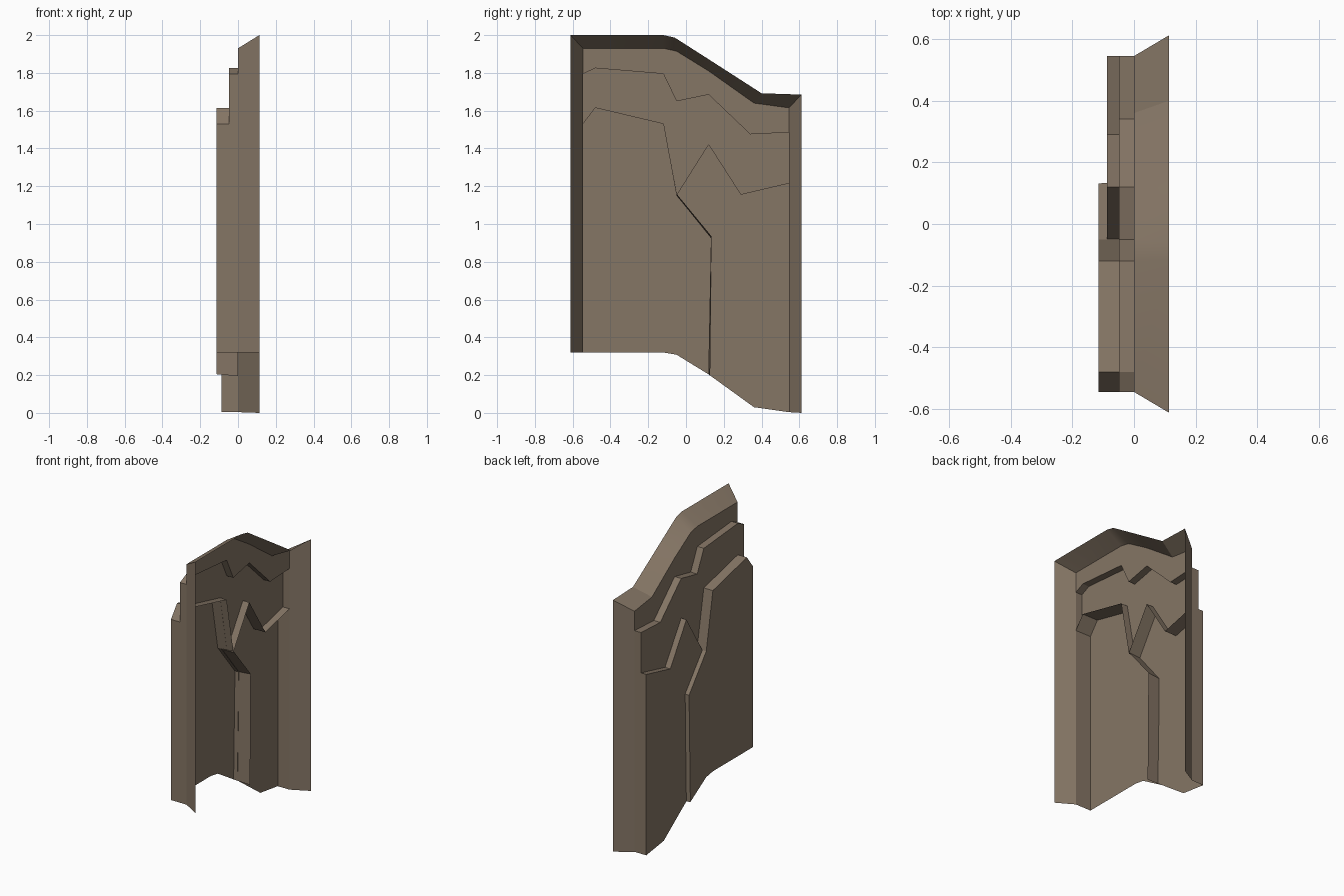
import bpy, bmesh, math

if "Cube" in bpy.data.objects:
    bpy.data.objects.remove(bpy.data.objects["Cube"])

mat = bpy.data.materials.new("dull_brown")
mat.diffuse_color = (0.235, 0.18, 0.13, 1)
mat.use_nodes = True
mat.node_tree.nodes["Principled BSDF"].inputs["Base Color"].default_value = mat.diffuse_color

# depths of the stepped back panels (x), rim fold plane is x = 0
MID, RIGHT, LEFT, RIM = -0.048, -0.087, -0.115, 0.113


def make(name, verts, faces):
    me = bpy.data.meshes.new(name)
    me.from_pydata(verts, [], faces)
    bm = bmesh.new()
    bm.from_mesh(me)
    bmesh.ops.triangulate(bm, faces=[f for f in bm.faces if len(f.verts) > 4])
    bm.to_mesh(me)
    bm.free()
    me.materials.append(mat)
    ob = bpy.data.objects.new(name, me)
    bpy.context.collection.objects.link(ob)
    return ob


def panel(name, x, outline):
    """Flat sheet at depth x from a (y, z) outline."""
    return make(name, [(x, y, z) for y, z in outline], [list(range(len(outline)))])


def strip(name, x0, path0, x1, path1=None):
    """Ribbon joining a (y, z) path at depth x0 to one at depth x1."""
    path1 = path1 or path0
    n = len(path0)
    verts = [(x0, y, z) for y, z in path0] + [(x1, y, z) for y, z in path1]
    return make(name, verts, [(i, i + 1, n + i + 1, n + i) for i in range(n - 1)])


# guiding lines, left to right in (y, z)
top = [(-.545, 1.93), (-.12, 1.93), (-.05, 1.915), (.12, 1.81), (.36, 1.64), (.545, 1.615)]
rim_top = [(-.612, 2.0), (-.12, 2.0), (-.06, 1.987), (.12, 1.872), (.40, 1.692), (.612, 1.685)]
upper = [(-.545, 1.795), (-.48, 1.825), (-.12, 1.795), (-.05, 1.65), (.12, 1.685),
         (.34, 1.475), (.545, 1.485)]
lower_left = [(-.545, 1.53), (-.48, 1.615), (-.12, 1.53), (-.05, 1.15)]
lower_right = [(-.05, 1.15), (.12, 1.42), (.29, 1.155), (.545, 1.215)]
split = [(-.05, 1.15), (.132, .925), (.118, .205)]
split_inner = [(-.05, 1.16), (.135, .935), (.128, .195)]
base_left = [(-.545, .32), (-.12, .32), (-.05, .308), (.118, .205)]
base_right = [(.118, .205), (.36, .03), (.545, .004)]

# stepped back panels
panel("top_panel", 0, top + upper[::-1])
panel("middle_panel", MID, upper + (lower_left + lower_right[1:])[::-1])
panel("left_panel", LEFT, lower_left + split[1:] + base_left[-2::-1])
panel("right_panel", RIGHT, lower_right + base_right[::-1] + [split[1]])

# ledges between panels, all reaching the rim plane
strip("upper_ledge", MID, upper, 0)
strip("left_ledge", LEFT, lower_left, 0, lower_left[:-1] + [split_inner[0]])
strip("right_ledge", RIGHT, lower_right, 0)
strip("split_ledge", LEFT, split, 0, split_inner)

# side walls
for side, line, low, depth in (("left", lower_left[0], base_left[0], LEFT),
                               ("right", lower_right[-1], base_right[-1], RIGHT)):
    up = upper[0] if side == "left" else upper[-1]
    strip(side + "_upper_wall", MID, [up, line], 0)
    strip(side + "_wall", depth, [line, low], 0)

# flared rim: left side, top, right side
rim = strip("flared_rim", 0, [base_left[0]] + top + [base_right[-1]],
            RIM, [(-.612, .32)] + rim_top + [(.612, 0)])
bpy.context.view_layer.objects.active = rim
rim.select_set(True)
bpy.ops.object.shade_smooth_by_angle(angle=math.radians(25))
